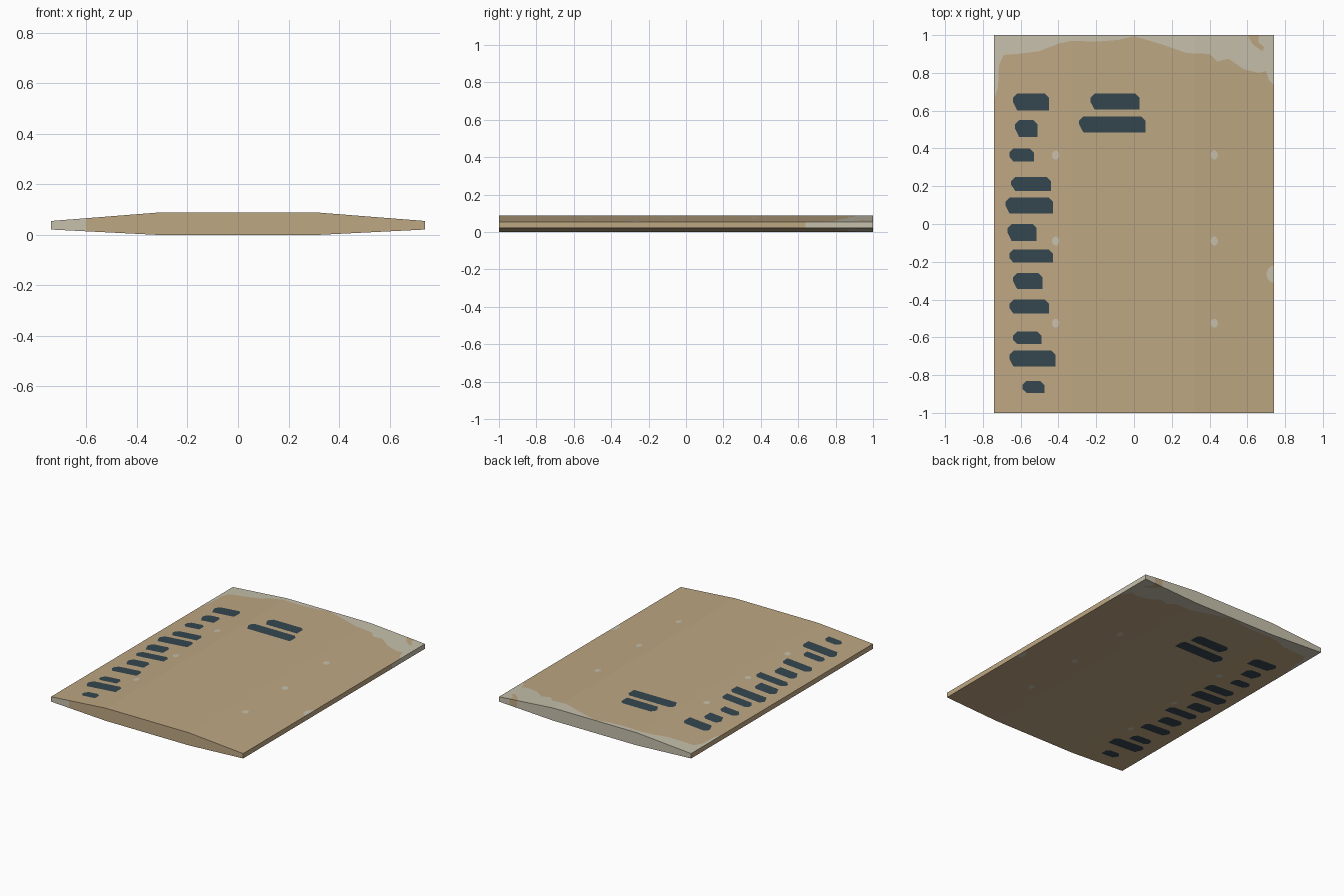
import bpy, bmesh, math
from mathutils import Vector
from mathutils.geometry import delaunay_2d_cdt

if "Cube" in bpy.data.objects:
    bpy.data.objects.remove(bpy.data.objects["Cube"])

W, L, RIDGE = 0.74, 1.0, 0.32          # half width, half length, bevel line


def material(name, rgb):
    m = bpy.data.materials.new(name)
    lin = [((c / 255 + 0.055) / 1.055) ** 2.4 for c in rgb]
    m.diffuse_color = (*lin, 1)
    m.use_nodes = True
    m.node_tree.nodes["Principled BSDF"].inputs["Base Color"].default_value = m.diffuse_color
    return m


mats = [material("tan_board", (190, 167, 131)),
        material("pale_worn_edge", (198, 192, 172)),
        material("dark_paint", (52, 70, 79))]
TAN, PALE, DARK = 0, 1, 2

verts, edges, faces, face_mat = [], [], [], []


def patch(points, mat):
    """Add a flat outline that will be cut into the board faces."""
    start = len(verts)
    verts.extend(Vector(p) for p in points)
    faces.append(list(range(start, len(verts))))
    face_mat.append(mat)


def disc(cx, cy, rx, ry, a0=0, a1=360, n=10):
    full = a1 - a0 == 360
    angles = [math.radians(a0 + (a1 - a0) * i / (n if full else n - 1)) for i in range(n)]
    patch([(cx + rx * math.cos(a), cy + ry * math.sin(a)) for a in angles], PALE)


# board outline, with extra points where the rim changes colour
patch([(-W, -L), (-0.6, -L), (W, -L), (W, 0.64), (W, L), (-W, L)], TAN)

# worn pale border along the back end
patch([(-W, .66), (-.72, .72), (-.715, .84), (-.69, .895), (-.62, .90), (-.5, .915),
       (-.4, .955), (-.33, .97), (-.2, .965), (-.08, .975), (0, .995), (.05, .98),
       (.15, .95), (.28, .905), (.4, .9), (.44, .86), (.5, .875), (.58, .82),
       (.66, .80), (.70, .81), (.715, .76), (W, .735), (W, L), (-W, L)], PALE)
# unworn spot left inside the border
patch([(.60, L), (.63, .95), (.68, .915), (.69, .935), (.66, .96), (.66, L)], TAN)

# six pale spots and a chip on the right edge
for x in (-0.415, 0.425):
    for y in (0.365, -0.09, -0.525):
        disc(x, y, 0.02, 0.024)
disc(W, -0.265, 0.038, 0.045, 90, 270)

# plain dark paint bars: x0, x1, y0, y1
bars = [(-.64, -.45, .60, .69), (-.63, -.51, .46, .55), (-.66, -.53, .33, .40),
        (-.65, -.44, .175, .25), (-.68, -.43, .055, .14), (-.67, -.515, -.09, 0),
        (-.66, -.43, -.205, -.135), (-.64, -.485, -.345, -.26), (-.66, -.45, -.475, -.40),
        (-.64, -.49, -.635, -.57), (-.66, -.415, -.755, -.67), (-.59, -.475, -.895, -.83),
        (-.23, .03, .605, .69), (-.29, .06, .485, .57)]
for x0, x1, y0, y1 in bars:
    c = 0.022
    patch([(x0 + c, y0), (x1, y0), (x1, y1 - c), (x1 - c, y1), (x0 + c, y1),
           (x0, y1 - c), (x0, y1 - 2 * c)], DARK)

# bevel lines running the length of the board
for x in (-RIDGE, RIDGE):
    verts += [Vector((x, -L)), Vector((x, L))]
    edges.append((len(verts) - 2, len(verts) - 1))

cv, ce, cf, _, _, origin = delaunay_2d_cdt(verts, edges, faces, 1, 1e-5)


def slope(x, mid, rim):
    t = max(0, abs(x) - RIDGE) / (W - RIDGE)
    return mid + (rim - mid) * t


# top and bottom skins share the cut pattern
bm = bmesh.new()
top = [bm.verts.new((p.x, p.y, slope(p.x, 0.088, 0.055))) for p in cv]
bottom = [bm.verts.new((p.x, p.y, slope(p.x, 0.0, 0.021))) for p in cv]
use = {}
for f, src in zip(cf, origin):
    if not src:
        continue
    mat = face_mat[max(src)]            # the latest patch lies on top
    bm.faces.new([top[i] for i in f]).material_index = mat
    bm.faces.new([bottom[i] for i in reversed(f)]).material_index = mat
    for a, b in zip(f, f[1:] + f[:1]):
        key = (min(a, b), max(a, b))
        use[key] = use.get(key, 0) + 1

# rim walls
for (a, b), count in use.items():
    if count != 1:
        continue
    m = (cv[a] + cv[b]) / 2
    pale = ((m.y > L - 1e-3 and not 0.6 < m.x < 0.66)
            or (m.x > W - 1e-3 and m.y > 0.64)
            or (m.y < -L + 1e-3 and m.x < -0.6))
    wall = bm.faces.new((top[a], top[b], bottom[b], bottom[a]))
    wall.material_index = PALE if pale else TAN
loose = [v for v in bm.verts if not v.link_faces]
bmesh.ops.delete(bm, geom=loose, context='VERTS')
bmesh.ops.recalc_face_normals(bm, faces=bm.faces)

mesh = bpy.data.meshes.new("board")
bm.to_mesh(mesh)
bm.free()
for m in mats:
    mesh.materials.append(m)
board = bpy.data.objects.new("board", mesh)
bpy.context.collection.objects.link(board)
